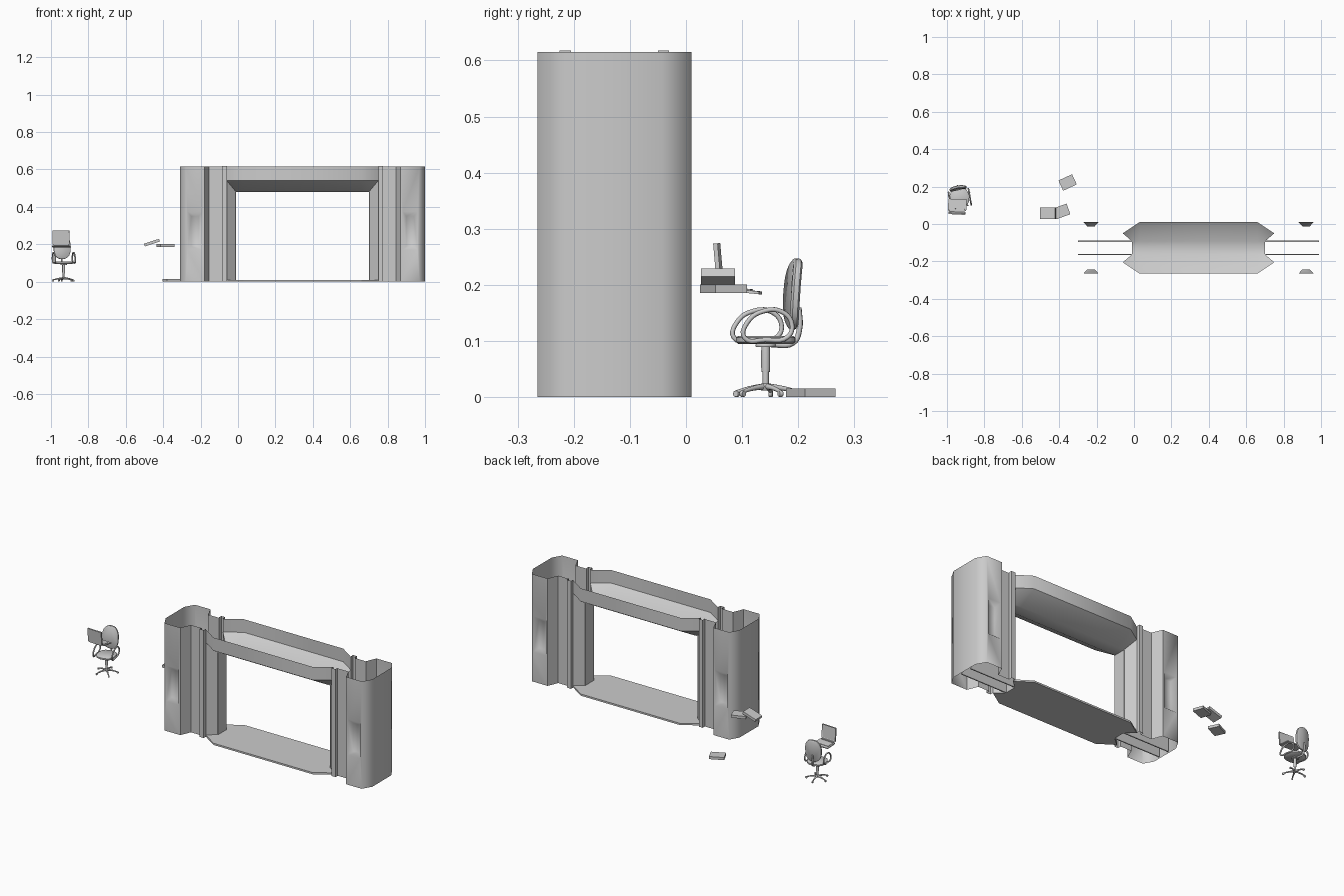
import bpy, bmesh, math
from mathutils import Matrix, Vector, Euler

if "Cube" in bpy.data.objects:
    bpy.data.objects.remove(bpy.data.objects["Cube"])

GATE = Vector((0.345, -0.1275, 0))


def finish(name, bm, angle=35, loc=(0, 0, 0), mirror=False):
    bmesh.ops.remove_doubles(bm, verts=bm.verts[:], dist=1e-5)
    bmesh.ops.recalc_face_normals(bm, faces=bm.faces[:])
    me = bpy.data.meshes.new(name)
    bm.to_mesh(me)
    bm.free()
    me.shade_smooth()
    me.set_sharp_from_angle(angle=math.radians(angle))
    ob = bpy.data.objects.new(name, me)
    ob.location = loc
    bpy.context.collection.objects.link(ob)
    if mirror:
        m = ob.modifiers.new("mirror", 'MIRROR')
        m.use_axis = (True, True, False)
    return ob


def loft(bm, rings, closed=False, cap=False):
    vs = [[bm.verts.new(p) for p in r] for r in rings]
    n = len(rings[0])
    for a, b in zip(vs, vs[1:]):
        for i in range(n if closed else n - 1):
            j = (i + 1) % n
            bm.faces.new((a[i], a[j], b[j], b[i]))
    if cap:
        bm.faces.new(vs[-1])
        if cap == 2:
            bm.faces.new(vs[0])


def wall(bm, path, z0, z1):
    loft(bm, [[(x, y, z0) for x, y in path], [(x, y, z1) for x, y in path]])


def gate_part(name, build, angle=35):
    bm = bmesh.new()
    build(bm)
    return finish(name, bm, angle, GATE, True)


H = 0.615


# Hollow side columns with a bevelled niche in front and back faces
def column(bm):
    wall(bm, [(.43, .0775), (.50, .0775), (.525, .1375)], 0, H)
    wall(bm, [(.625, .1375), (.655, .085), (.655, 0)], 0, H)

    def rect(x0, x1, z0, z1, y):
        return [(x0, y, z0), (x1, y, z0), (x1, y, z1), (x0, y, z1)]
    loft(bm, [rect(.525, .625, 0, H, .1375), rect(.535, .615, .17, .375, .1375),
              rect(.555, .595, .19, .35, .115)], True, 1)


gate_part("gate_columns", column, 62)

# Narrow posts between column and opening
gate_part("gate_posts", lambda bm: wall(
    bm, [(.405, .0775), (.405, .0975), (.43, .0975), (.43, .0775)], 0, .618), 20)


# Flared jambs, header wall and sloping soffit
def portal(bm):
    loft(bm, [[(.405, .0775, 0), (.355, .035, 0), (.355, 0, 0)],
              [(.405, .0775, .54), (.355, .035, .48), (.355, 0, .48)]])
    wall(bm, [(0, .1375), (.315, .1375), (.405, .0775)], .54, H)
    loft(bm, [[(0, .1375, .54), (.315, .1375, .54), (.405, .0775, .54)],
              [(0, .035, .48), (.315, .035, .48), (.355, .035, .48)],
              [(0, 0, .48), (.315, 0, .48), (.355, 0, .48)]])


gate_part("gate_portal", portal, 40)


# Floor plate of the opening
def sill(bm):
    out = [(0, .1375), (.315, .1375), (.405, .0775), (.355, .035), (.355, 0)]
    wall(bm, out, 0, .01)
    for z in (0, .01):
        bm.faces.new([bm.verts.new((x, y, z)) for x, y in out + [(0, 0)]])


gate_part("gate_threshold", sill, 20)


# Sliding panels kept inside the columns
def panels(bm):
    p = [(.355, .032), (.645, .032), (.645, .038), (.355, .038)]
    loft(bm, [[(x, y, z) for x, y in p] for z in (0, .48)], True, 2)


gate_part("sliding_panels", panels, 20)


def box(name, loc, size, rot=(0, 0, 0), base=Matrix()):
    bm = bmesh.new()
    bmesh.ops.create_cube(bm, size=1)
    bmesh.ops.scale(bm, vec=size, verts=bm.verts[:])
    ob = finish(name, bm, 20)
    r = Euler([math.radians(a) for a in rot]).to_matrix().to_4x4()
    ob.matrix_world = base @ Matrix.Translation(loc) @ r
    return ob


# Loose boxes: two near table height, one on the ground
box("box_tilted", (-.46, .057, .209), (.084, .06, .015), (0, -18, 0))
box("box_flat", (-.388, .067, .193), (.08, .06, .015), (0, 0, 20))
box("box_floor", (-.355, .222, .0075), (.08, .06, .015), (0, 0, 25))

# Monitor and keyboard
D = Matrix.Translation((-.947, .055, 0)) @ Matrix.Rotation(math.radians(-3), 4, 'Z')
scr = box("monitor", (0, .003, .236), (.09, .008, .076), (5, 0, 0), D)
bm = bmesh.new()
bm.from_mesh(scr.data)
face = [max(bm.faces, key=lambda f: f.calc_center_median().y)]
bmesh.ops.inset_region(bm, faces=face, thickness=.005)
bmesh.ops.translate(bm, vec=(0, -.003, 0), verts=list(face[0].verts))
bm.to_mesh(scr.data)
bm.free()
box("keyboard", (0, .047, .189), (.098, .062, .005), (-6, 0, 0), D)
box("keyboard_keys", (0, .044, .1925), (.082, .036, .003), (-6, 0, 0), D)
box("monitor_hinge", (0, .011, .196), (.08, .014, .006), (0, 0, 0), D)

# Office chair, turned slightly
C = Matrix.Translation((-.932, .142, 0)) @ Matrix.Rotation(math.radians(10), 4, 'Z')


def disc(name, loc, rx, ry, depth, bevel, rot=(0, 0, 0), power=1.0, bend=0.0, r2=1.0):
    bm = bmesh.new()
    n = 28
    ring = []
    for i in range(n):
        c, s = math.cos(i * math.tau / n), math.sin(i * math.tau / n)
        ring.append((math.copysign(abs(c) ** power, c) * rx, math.copysign(abs(s) ** power, s) * ry))
    rings = []
    for t, k in ((-.5, -bevel), (-.28, 0), (.28, 0), (.5, -bevel)):
        rings.append([((x + x / rx * k) * (r2 if t > 0 else 1), (y + y / ry * k) * (r2 if t > 0 else 1),
                       t * depth + bend * (x / rx) ** 2) for x, y in ring])
    loft(bm, rings, True, 2)
    ob = finish(name, bm, 50)
    r = Euler([math.radians(a) for a in rot]).to_matrix().to_4x4()
    ob.matrix_world = C @ Matrix.Translation(loc) @ r
    return ob


def tube(name, pts, r, cyclic=False, radii=None, rot=0):
    cu = bpy.data.curves.new(name, 'CURVE')
    cu.dimensions = '3D'
    cu.bevel_depth = r
    cu.bevel_resolution = 2
    cu.resolution_u = 5
    cu.use_fill_caps = True
    sp = cu.splines.new('BEZIER')
    sp.bezier_points.add(len(pts) - 1)
    for i, (b, p) in enumerate(zip(sp.bezier_points, pts)):
        b.co = p
        b.handle_left_type = b.handle_right_type = 'AUTO'
        b.radius = radii[i] if radii else 1
    sp.use_cyclic_u = cyclic
    ob = bpy.data.objects.new(name, cu)
    bpy.context.collection.objects.link(ob)
    ob.matrix_world = C @ Matrix.Rotation(rot, 4, 'Z')


disc("chair_seat", (0, 0, .102), .05, .052, .014, .004, power=.75)
disc("chair_seat_plate", (0, 0, .092), .018, .018, .006, .001)
disc("chair_backrest", (0, .053, .184), .046, .063, .016, .005, (86, 0, 0), .8, .006)
disc("chair_column", (0, 0, .068), .008, .008, .046, .0005)
disc("chair_piston", (0, 0, .034), .0055, .0055, .04, .0003)
disc("chair_hub", (0, 0, .018), .01, .01, .012, .002)
tube("chair_back_support", [(0, .01, .093), (0, .05, .097), (0, .061, .12), (0, .06, .16)], .005)

# Looped armrests
loop = [(-.048, .106), (-.042, .134), (-.014, .153), (.02, .152), (.038, .13), (.03, .107), (-.01, .102)]
for side, s in (("left", -1), ("right", 1)):
    tube("chair_armrest_" + side, [(s * .054, y, z) for y, z in loop], .0042, True)

# Five-star base with casters
for i in range(5):
    a = i * math.tau / 5 + .3
    tube(f"chair_foot_{i + 1}", [(.005, 0, .019), (.035, 0, .015), (.06, 0, .009)], .005,
         radii=(1.1, .8, .6), rot=a)
    disc(f"chair_caster_{i + 1}", (.058 * math.cos(a), .058 * math.sin(a), .006), .006, .006, .007, .001,
         (90, 0, math.degrees(a)))
